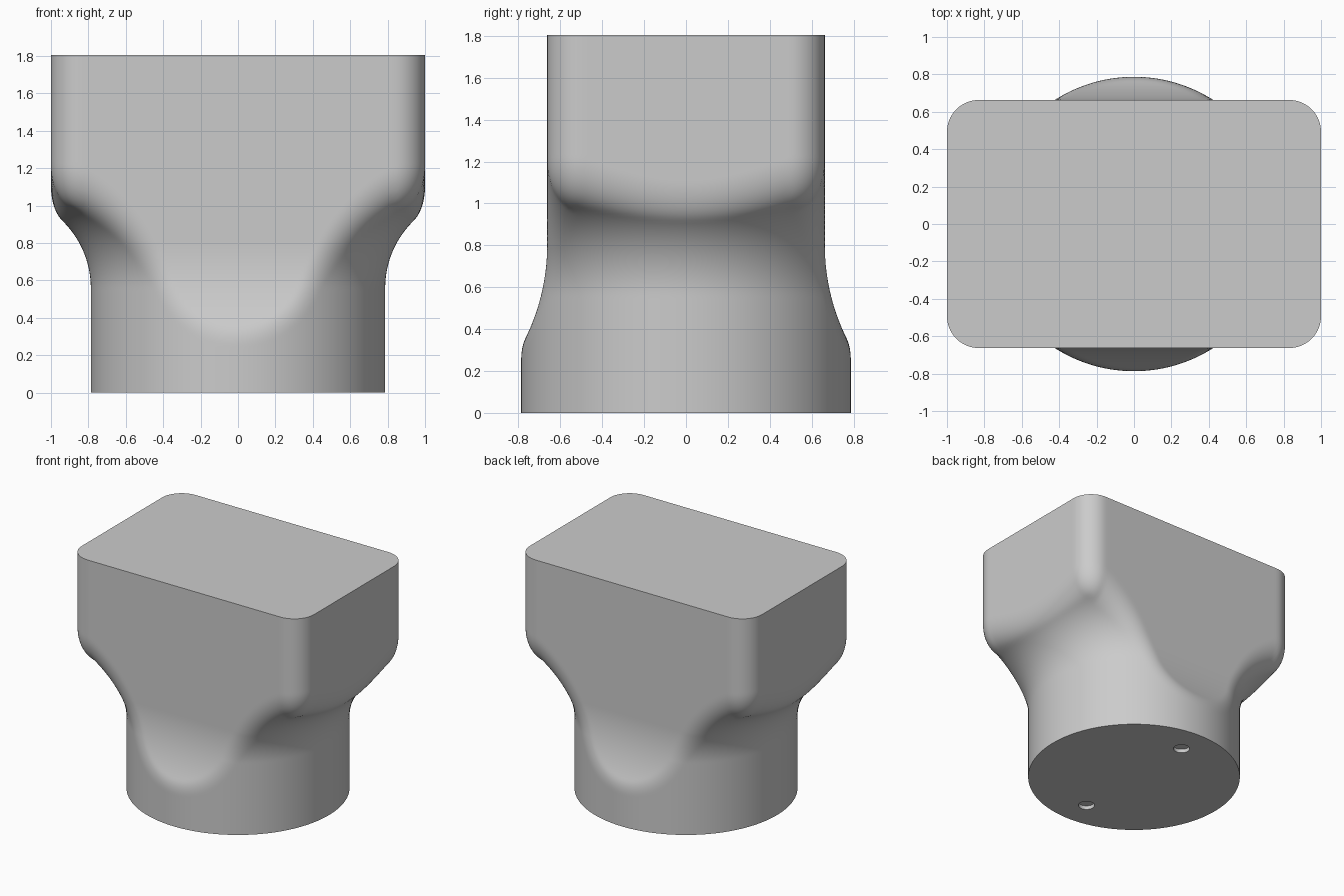
import bpy
import bmesh
import math

cube = bpy.data.objects.get("Cube")
if cube:
    bpy.data.objects.remove(cube, do_unlink=True)

# Main dimensions
HEIGHT = 1.805
PIPE_R = 0.787                     # round spigot
FLARE_Z, FLARE_R = 0.56, 0.5       # sweep from spigot out to the block
HALF_X, HALF_Y, CORNER = 1.0, 0.663, 0.17
FACE_Z, FACE_R = 0.8, 1.0          # sweep of the wide faces down to the spigot
FILLET = 0.2
SEGMENTS = 360


def flare(r, z):
    """Distance and (radial, z) normal of the spigot with its round flare."""
    if z <= FLARE_Z:
        return r - PIPE_R, 1.0, 0.0
    dr, dz = PIPE_R + FLARE_R - r, z - FLARE_Z
    d = math.hypot(dr, dz)
    return FLARE_R - d, dr / d, -dz / d


def block(x, y, z):
    """Distance and normal of the rounded block with swept wide faces."""
    half_y, slope = HALF_Y, 0.0
    if z < FACE_Z:
        drop = FACE_Z - z
        root = math.sqrt(FACE_R ** 2 - drop ** 2)
        half_y += FACE_R - root
        slope = drop / root
    qx, qy = x - HALF_X + CORNER, y - half_y + CORNER
    if qx > 0 and qy > 0:
        d = math.hypot(qx, qy)
        nx, ny = qx / d, qy / d
    else:
        d = max(qx, qy)
        nx, ny = (1.0, 0.0) if qx > qy else (0.0, 1.0)
    nz = slope * ny
    n = math.sqrt(1 + nz * nz)
    return (d - CORNER) / n, nx / n, ny / n, nz / n


def filleted(r, c, s, z):
    """Intersection of both forms with a rolling fillet along the edge."""
    a, ar, az = flare(r, z)
    b, bx, by, bz = block(r * c, r * s, z)
    dot = ar * (c * bx + s * by) + az * bz
    angle = math.acos(max(-1.0, min(1.0, dot)))
    k = FILLET * angle ** 2 / 2 + 1e-6
    h = max(k - abs(a - b), 0.0)
    return max(a, b) + h * h / (4 * k)


def surface_radius(c, s, z):
    low, high = 0.4, 1.25
    for _ in range(20):
        mid = (low + high) / 2
        if filleted(mid, c, s, z) > 0:
            high = mid
        else:
            low = mid
    return low


# Adapter body: stacked rings around the axis
levels = [0.0] + [0.2 + 0.015 * i for i in range(71)] + [HEIGHT]
bm = bmesh.new()
rings = []
for z in levels:
    ring = []
    for i in range(SEGMENTS):
        t = math.tau * i / SEGMENTS
        c, s = math.cos(t), math.sin(t)
        r = surface_radius(abs(c), abs(s), z)
        ring.append(bm.verts.new((r * c, r * s, z)))
    rings.append(ring)
for lower, upper in zip(rings, rings[1:]):
    for i in range(SEGMENTS):
        j = (i + 1) % SEGMENTS
        bm.faces.new((lower[i], lower[j], upper[j], upper[i]))
bm.faces.new(rings[0][::-1])
bm.faces.new(rings[-1])
mesh = bpy.data.meshes.new("adapter_body")
bm.to_mesh(mesh)
bm.free()
body = bpy.data.objects.new("adapter_body", mesh)
bpy.context.collection.objects.link(body)

# Two shallow round recesses in the underside
for side in (-1, 1):
    bpy.ops.mesh.primitive_cylinder_add(vertices=32, radius=0.06, depth=0.06,
                                        location=(0, side * 0.55, 0))
    cutter = bpy.context.object
    cutter.name = "recess_cutter"
    cutter.hide_render = True
    mod = body.modifiers.new("recess", 'BOOLEAN')
    mod.operation = 'DIFFERENCE'
    mod.solver = 'EXACT'
    mod.object = cutter
    bpy.ops.object.select_all(action='DESELECT')
    body.select_set(True)
    bpy.context.view_layer.objects.active = body
    bpy.ops.object.modifier_apply(modifier=mod.name)
    bpy.data.objects.remove(cutter, do_unlink=True)

# Plain grey material
grey = bpy.data.materials.new("plain_grey")
grey.use_nodes = True
colour = (0.6, 0.6, 0.6, 1.0)
grey.diffuse_color = colour
grey.node_tree.nodes["Principled BSDF"].inputs["Base Color"].default_value = colour
body.data.materials.clear()
body.data.materials.append(grey)
bpy.ops.object.shade_smooth_by_angle(angle=math.radians(35))
